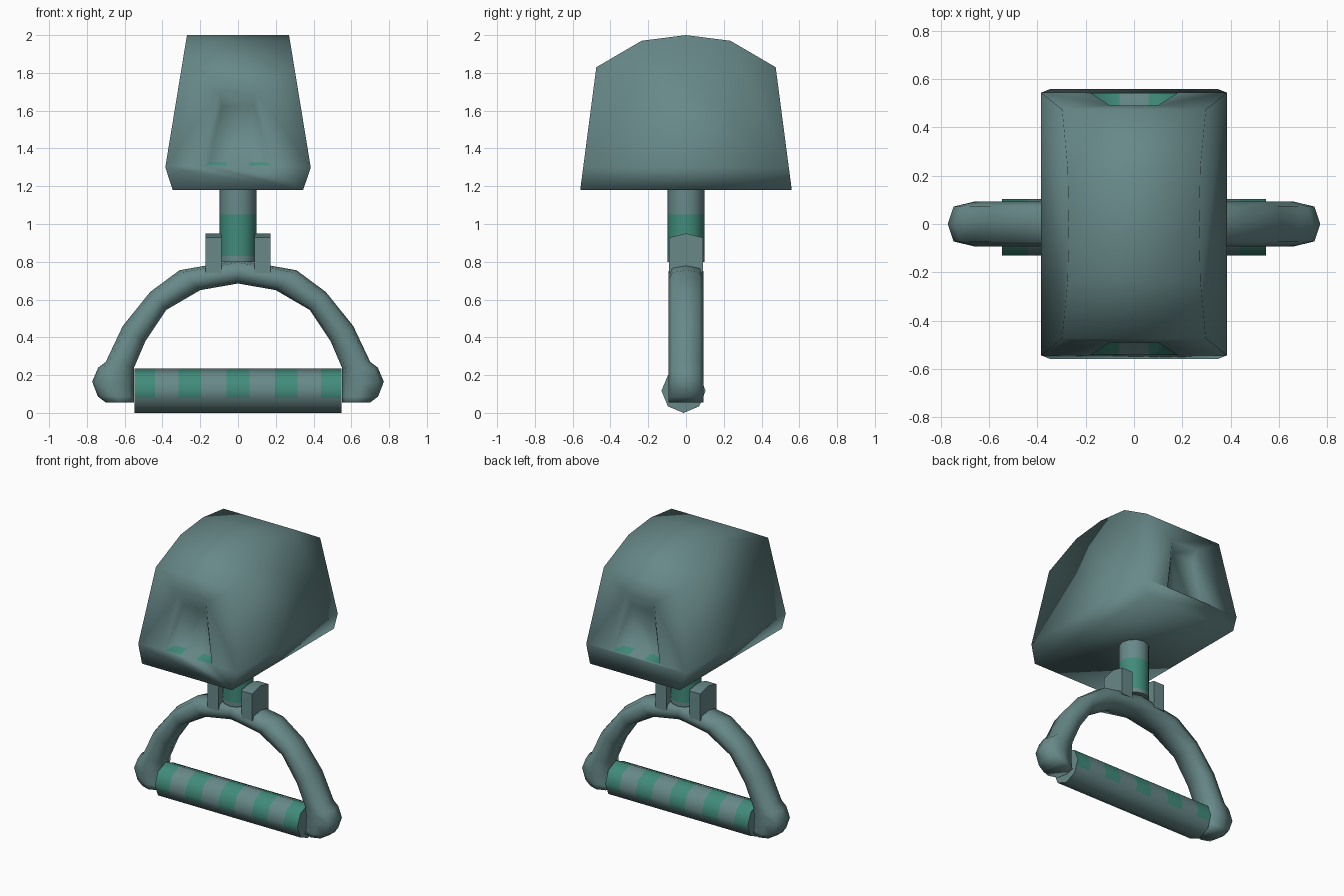
import bpy, bmesh, math
from mathutils import Vector

if "Cube" in bpy.data.objects:
    bpy.data.objects.remove(bpy.data.objects["Cube"], do_unlink=True)


def material(name, rgb):
    m = bpy.data.materials.new(name)
    m.use_nodes = True
    m.diffuse_color = (*rgb, 1)
    m.node_tree.nodes["Principled BSDF"].inputs["Base Color"].default_value = (*rgb, 1)
    return m


GREY = material("grey_teal", (0.138, 0.25, 0.25))
GREEN = material("green_teal", (0.052, 0.26, 0.195))


def finish(bm, name, angle=180):
    bmesh.ops.remove_doubles(bm, verts=bm.verts, dist=0.0005)
    bmesh.ops.recalc_face_normals(bm, faces=bm.faces)
    me = bpy.data.meshes.new(name)
    bm.to_mesh(me)
    bm.free()
    ob = bpy.data.objects.new(name, me)
    bpy.context.collection.objects.link(ob)
    me.materials.append(GREY)
    me.materials.append(GREEN)
    bpy.ops.object.select_all(action='DESELECT')
    ob.select_set(True)
    bpy.context.view_layer.objects.active = ob
    if angle >= 180:
        bpy.ops.object.shade_smooth()
    else:
        bpy.ops.object.shade_smooth_by_angle(angle=math.radians(angle))
    return ob


def poly(bm, pts, mat=0):
    f = bm.faces.new([bm.verts.new(p) for p in pts])
    f.material_index = mat


def loft(bm, rings):
    n = len(rings[0])
    rows = [[bm.verts.new(p) for p in r] for r in rings]
    for a, b in zip(rows, rows[1:]):
        for i in range(n):
            bm.faces.new((a[i], a[(i + 1) % n], b[(i + 1) % n], b[i]))
    bm.faces.new(rows[0])
    bm.faces.new(rows[-1])


# Head: tapered block with a faceted crown and a chamfered base
BASE, WAIST, SHOULDER = 1.18, 1.30, 1.83


def half_width(z):
    return 0.345 if z <= BASE else 0.385 - (z - WAIST) * 0.164


def front_y(z):
    return 0.56 - 0.131 * (z - BASE)


bm = bmesh.new()
crown = [(-front_y(SHOULDER), SHOULDER), (-0.235, 1.97), (0, 2.0), (0.235, 1.97), (front_y(SHOULDER), SHOULDER)]
yw, yb = front_y(WAIST), front_y(BASE)
for (y0, z0), (y1, z1) in zip(crown, crown[1:]):
    a, b = half_width(z0), half_width(z1)
    poly(bm, [(-a, y0, z0), (a, y0, z0), (b, y1, z1), (-b, y1, z1)])
for s in (-1, 1):
    side = [(-yw, WAIST)] + crown + [(yw, WAIST)]
    poly(bm, [(s * half_width(z), y, z) for y, z in side])
    w, b = s * half_width(WAIST), s * half_width(BASE)
    poly(bm, [(w, -yw, WAIST), (w, yw, WAIST), (b, yb, BASE), (b, -yb, BASE)])
b = half_width(BASE)
poly(bm, [(-b, -yb, BASE), (b, -yb, BASE), (b, yb, BASE), (-b, yb, BASE)])

# Sloped recess on the front and back of the head
for s in (-1, 1):
    def surf(x, z):
        return (x, s * front_y(z), z)

    def deep(x, z):
        return (x, s * 0.472, z)

    lo, hi, blo, bhi = 1.31, 1.70, 1.325, 1.62
    xs = (-0.18, -0.06, 0.06, 0.18)
    bx = (-0.15, -0.06, 0.06, 0.15)
    ws, ww = half_width(SHOULDER), half_width(WAIST)
    poly(bm, [surf(-ws, SHOULDER), surf(ws, SHOULDER), surf(0.1, hi), surf(-0.1, hi)])
    poly(bm, [surf(-b, BASE), surf(b, BASE), surf(ww, WAIST)]
         + [surf(x, lo) for x in reversed(xs)] + [surf(-ww, WAIST)])
    for m in (-1, 1):
        poly(bm, [surf(m * ww, WAIST), surf(m * ws, SHOULDER), surf(m * 0.1, hi), surf(m * 0.18, lo)])
        poly(bm, [surf(m * 0.18, lo), surf(m * 0.1, hi), deep(m * 0.085, bhi), deep(m * 0.15, blo)])
    poly(bm, [surf(-0.1, hi), surf(0.1, hi), deep(0.085, bhi), deep(-0.085, bhi)])
    poly(bm, [deep(-0.085, bhi), deep(0.085, bhi)] + [deep(x, blo) for x in reversed(bx)])
    for i in range(3):
        poly(bm, [surf(xs[i], lo), surf(xs[i + 1], lo), deep(bx[i + 1], blo), deep(bx[i], blo)],
             0 if i == 1 else 1)
finish(bm, "head")

# Neck post with a green band
bm = bmesh.new()
loft(bm, [[(0.097 * math.cos(i * math.pi / 6), 0.097 * math.sin(i * math.pi / 6), z) for i in range(12)]
          for z in (0.80, 0.83, 1.05, 1.2)])
for f in bm.faces:
    if 0.84 < f.calc_center_median().z < 1.04:
        f.material_index = 1
finish(bm, "neck_post", 50)

# Arched yoke: matching inner and outer points from the crown to the end knob
bow = [((0.2, 0.65), (0.31, 0.755)), ((0.38, 0.545), (0.465, 0.64)), ((0.49, 0.38), (0.61, 0.46)),
       ((0.55, 0.24), (0.70, 0.27)), ((0.55, 0.2), (0.74, 0.24)), ((0.55, 0.15), (0.772, 0.165)),
       ((0.55, 0.085), (0.742, 0.087)), ((0.55, 0.055), (0.70, 0.055))]


def section(inner, outer, mirror):
    i, o = Vector(inner), Vector(outer)
    c, h = (i + o) / 2, (o - i) / 2
    ring = []
    for k in range(8):
        a = k * math.pi / 4
        fat = 1.1 if k % 2 else 1
        p = c + h * math.cos(a) * fat
        ring.append((mirror * p.x, 0.093 * math.sin(a) * fat, p.y))
    return ring


bm = bmesh.new()
loft(bm, [section(i, o, -1) for i, o in reversed(bow)]
     + [section((0, 0.685), (0, 0.81), 1)]
     + [section(i, o, 1) for i, o in bow])
finish(bm, "arched_yoke")

# Lugs clamping the neck post
for s, label in ((1, "left"), (-1, "right")):
    bm = bmesh.new()
    outline = [(-0.09, 0.74), (-0.09, 0.928), (0, 0.95), (0.09, 0.928), (0.09, 0.74)]
    loft(bm, [[(s * x, y, z) for y, z in outline] for x in (0.088, 0.172)])
    finish(bm, label + "_lug", 60)

# Grip bar with green patches around its upper faces
bm = bmesh.new()
stops = [-0.547]
for c in (-0.5, -0.255, 0, 0.255, 0.5):
    stops += [x for x in (c - 0.06, c + 0.06) if abs(x) < 0.54]
stops.append(0.547)
R = 0.117
loft(bm, [[(x, -0.013 + R * math.sin(k * math.pi / 4), R + R * math.cos(k * math.pi / 4)) for k in range(8)]
          for x in stops])
bmesh.ops.bisect_plane(bm, geom=bm.verts[:] + bm.edges[:] + bm.faces[:],
                       plane_co=(0, 0, 0.08), plane_no=(0, 0, 1))
for f in bm.faces:
    c = f.calc_center_median()
    band = any(abs(c.x - k) < 0.06 for k in (-0.5, -0.255, 0, 0.255, 0.5))
    if band and c.z > 0.08 and abs(c.x) < 0.54:
        f.material_index = 1
finish(bm, "grip_bar", 60)
